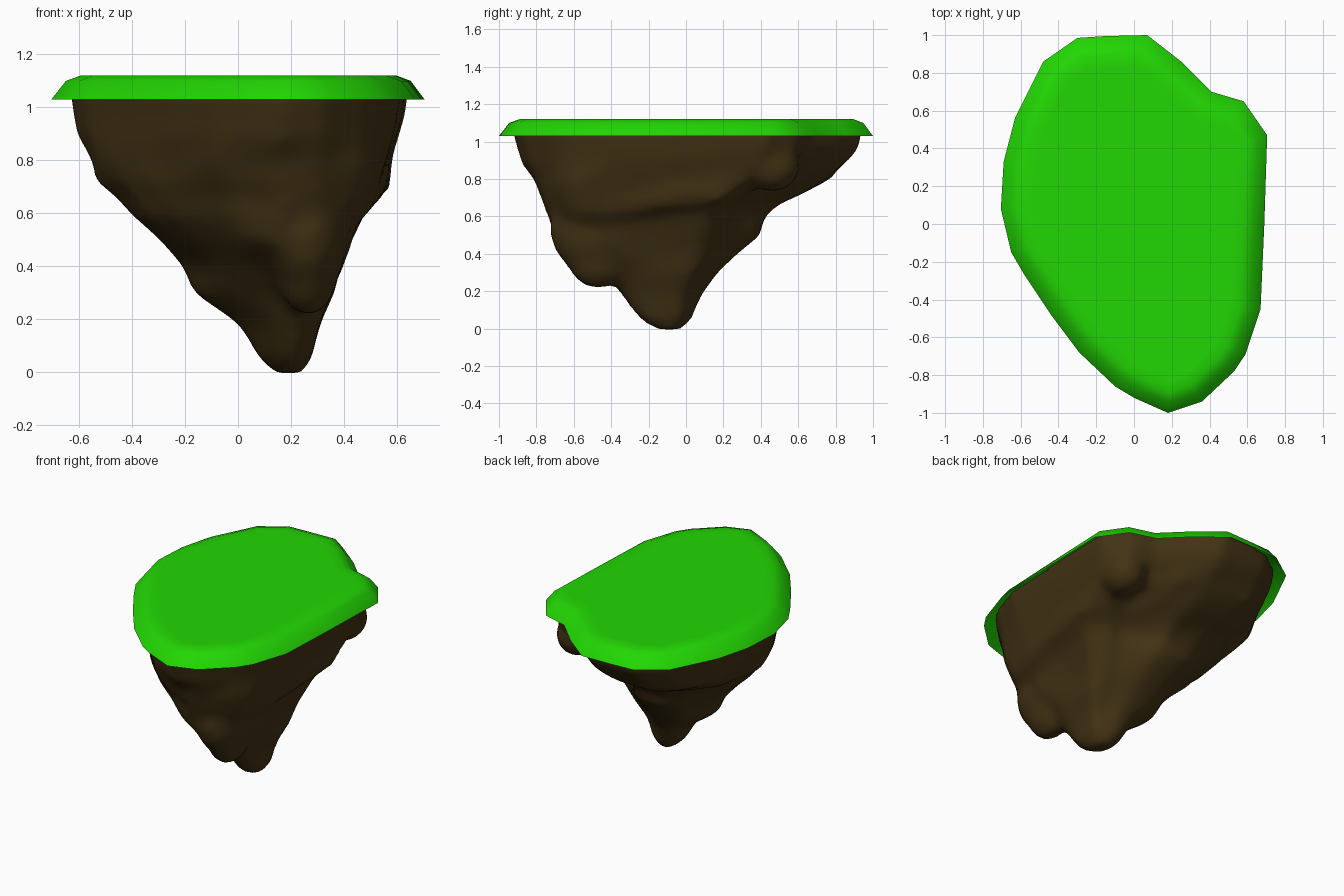
import bpy, bmesh, math
from mathutils import Vector, Matrix, noise

if "Cube" in bpy.data.objects:
    bpy.data.objects.remove(bpy.data.objects["Cube"])

# Plan outline of the island, counter-clockwise
OUTLINE = [Vector(p) for p in [
    (0.07, 1.0), (-0.15, 0.995), (-0.30, 0.985), (-0.48, 0.86), (-0.63, 0.56),
    (-0.69, 0.33), (-0.705, 0.08), (-0.65, -0.15), (-0.58, -0.27), (-0.44, -0.48),
    (-0.29, -0.68), (-0.10, -0.86), (0.0, -0.92), (0.18, -1.0), (0.36, -0.94),
    (0.53, -0.78), (0.59, -0.69), (0.67, -0.45), (0.69, 0.0), (0.705, 0.47),
    (0.58, 0.65), (0.41, 0.70), (0.25, 0.86)]]


def inset(pts, d):
    out = []
    for i, p in enumerate(pts):
        a = (p - pts[i - 1]).normalized()
        b = (pts[(i + 1) % len(pts)] - p).normalized()
        t = (a + b).normalized()
        out.append(p + Vector((-t.y, t.x)) * d)
    return out


def loft(bm, rings, bottom=True):
    loops = [[bm.verts.new(co) for co in ring] for ring in rings]
    n = len(loops[0])
    for lo, hi in zip(loops, loops[1:]):
        for i in range(n):
            j = (i + 1) % n
            bm.faces.new((lo[i], lo[j], hi[j], hi[i]))
    if bottom:
        bm.faces.new(loops[0][::-1])
    bm.faces.new(loops[-1])


def finish(bm, name, color):
    mesh = bpy.data.meshes.new(name)
    bm.to_mesh(mesh)
    bm.free()
    obj = bpy.data.objects.new(name, mesh)
    bpy.context.collection.objects.link(obj)
    mat = bpy.data.materials.new(name)
    mat.diffuse_color = (*color, 1)
    mat.use_nodes = True
    mat.node_tree.nodes["Principled BSDF"].inputs["Base Color"].default_value = mat.diffuse_color
    mesh.materials.append(mat)
    bpy.ops.object.select_all(action='DESELECT')
    obj.select_set(True)
    bpy.context.view_layer.objects.active = obj
    bpy.ops.object.shade_smooth_by_angle(angle=math.radians(60))
    return obj


# Grass cap: flaring rim with a rounded top edge, open underneath
bm = bmesh.new()
loft(bm, [[(p.x, p.y, z) for p in inset(OUTLINE, d)]
          for z, d in [(1.03, 0), (1.10, 0.055), (1.12, 0.11), (1.12, 0.17)]],
     bottom=False)
finish(bm, "grass_cap", (0.016, 0.68, 0.001))

# Rock: the outline squeezed to these extents (z, xmin, xmax, ymin, ymax)
LEVELS = [
    (-0.005, 0.14, 0.24, -0.16, -0.02), (0.05, 0.08, 0.28, -0.25, 0.03),
    (0.18, 0.0, 0.32, -0.35, 0.09), (0.30, -0.16, 0.37, -0.42, 0.18),
    (0.40, -0.22, 0.40, -0.53, 0.29), (0.50, -0.30, 0.44, -0.70, 0.38),
    (0.59, -0.38, 0.47, -0.75, 0.42), (0.66, -0.44, 0.55, -0.77, 0.50),
    (0.72, -0.53, 0.57, -0.79, 0.62), (0.80, -0.59, 0.59, -0.83, 0.77),
    (0.90, -0.61, 0.615, -0.89, 0.87), (0.96, -0.62, 0.63, -0.905, 0.92),
    (1.03, -0.63, 0.64, -0.93, 0.935), (1.10, -0.64, 0.65, -0.94, 0.94)]
rings = []
for z, x0, x1, y0, y1 in LEVELS:
    ring = []
    for p in OUTLINE:
        x = (x0 + x1) / 2 + p.x / 0.705 * (x1 - x0) / 2
        y = (y0 + y1) / 2 + p.y * (y1 - y0) / 2
        bump = 1 + (0.10 * noise.noise(Vector((x, y, z)) * 4) if 0.1 < z < 0.9 else 0)
        # The ledge on the right climbs towards the back
        climb = 0.13 * max(0, p.x) * p.y * (math.sin(math.pi * z) if 0.3 < z < 1 else 0)
        ring.append(((x - 0.15) * bump + 0.15, (y + 0.1) * bump - 0.1, z + climb))
    rings.append(ring)
bm = bmesh.new()
loft(bm, rings)
# Lumps: shorter front tip, the rib above it, the back right corner
for centre, radii in [((0.265, -0.47, 0.42), (0.12, 0.18, 0.21)),
                      ((0.26, -0.48, 0.54), (0.16, 0.25, 0.26)),
                      ((0.47, 0.46, 0.87), (0.13, 0.15, 0.14))]:
    bmesh.ops.create_icosphere(bm, subdivisions=3, radius=1,
                               matrix=Matrix.Translation(centre)
                               @ Matrix.Diagonal((*radii, 1)))
rock = finish(bm, "rock_body", (0.055, 0.032, 0.007))
merge = rock.modifiers.new("merge", 'REMESH')
merge.mode = 'VOXEL'
merge.voxel_size = 0.03
merge.use_smooth_shade = True
soften = rock.modifiers.new("soften", 'SMOOTH')
soften.factor = 0.5
soften.iterations = 6
